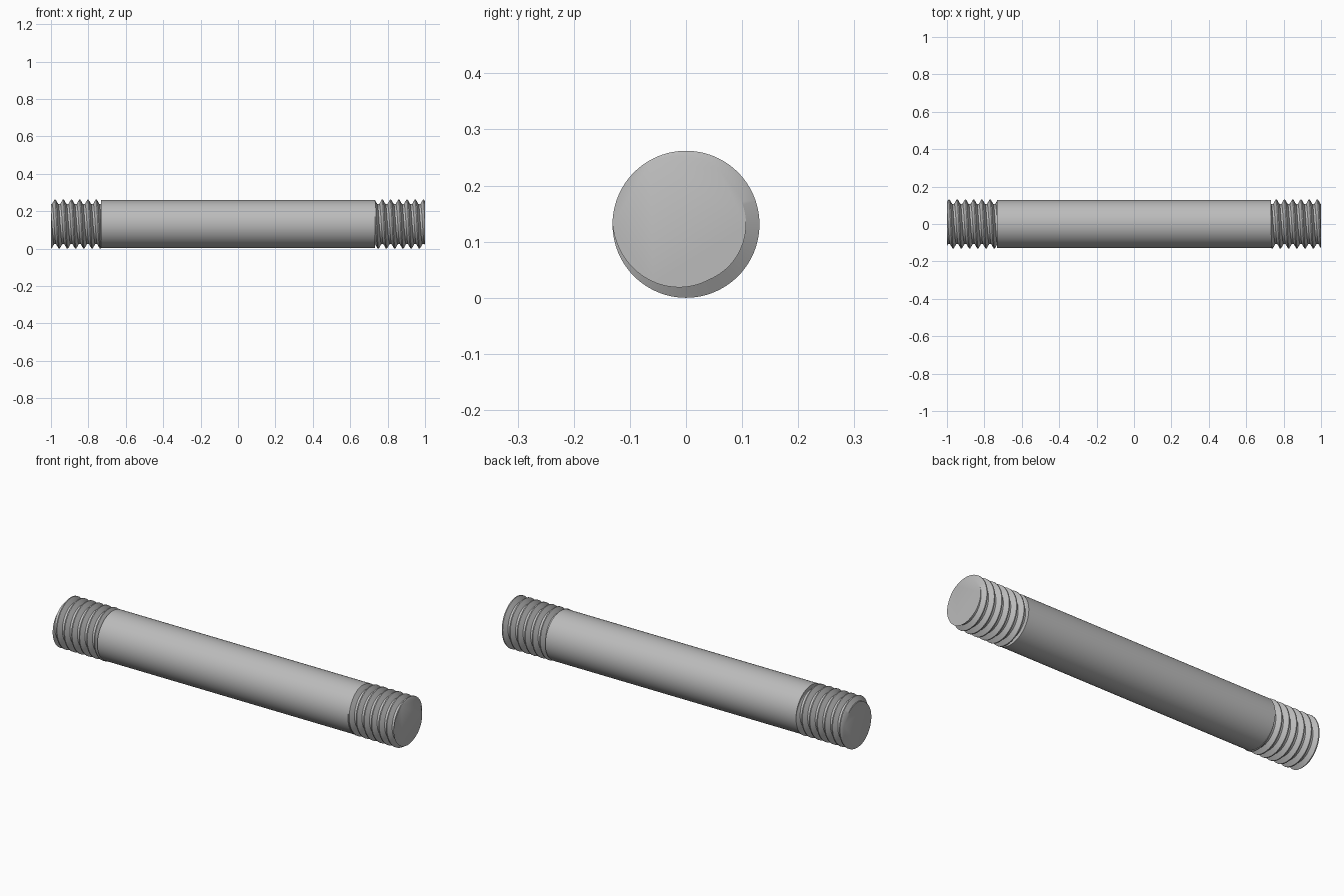
import bpy
import bmesh
from math import cos, sin, tau, floor, radians, ceil

cube = bpy.data.objects.get("Cube")
if cube:
    bpy.data.objects.remove(cube, do_unlink=True)

MAJOR, MINOR, SHAFT = 0.131, 0.107, 0.128
PITCH, HALF, SHOULDER = 0.044, 1.0, 0.732
SIDES = 96

steel = bpy.data.materials.new("grey_steel")
steel.use_nodes = True
steel.diffuse_color = (0.5, 0.5, 0.5, 1)
steel.node_tree.nodes["Principled BSDF"].inputs["Base Color"].default_value = (0.5, 0.5, 0.5, 1)


def finish(obj):
    obj.data.materials.append(steel)
    bpy.ops.object.select_all(action='DESELECT')
    obj.select_set(True)
    bpy.context.view_layer.objects.active = obj
    bpy.ops.object.shade_smooth_by_angle(angle=radians(30))


def thread_radius(s):
    """Truncated V profile; whole numbers of s are groove centres."""
    d = abs(s - floor(s + 0.5))
    t = min(max((d - 0.125) / 0.3125, 0), 1)
    return MINOR + (MAJOR - MINOR) * t


def threaded_end(name, x_in, x_out, groove_angle):
    lo, hi = min(x_in, x_out), max(x_in, x_out)
    turns = ceil((hi - lo) / PITCH) + 2
    corners = (-0.4375, -0.125, 0.125, 0.4375)
    phases = [n + c for n in range(-turns, turns + 1) for c in corners]
    bm = bmesh.new()
    columns = []
    # Helical lines of profile corners, trimmed flat at both ends
    for i in range(SIDES + 1):
        a = tau * i / SIDES
        offset = (a - groove_angle) / tau
        column = []
        for s in phases:
            x = min(max(x_out + PITCH * (s + offset), lo), hi)
            r = thread_radius((x - x_out) / PITCH - offset)
            column.append(bm.verts.new((x, r * cos(a), MAJOR + r * sin(a))))
        columns.append(column)
    for c0, c1 in zip(columns, columns[1:]):
        for j in range(len(phases) - 1):
            bm.faces.new((c0[j], c1[j], c1[j + 1], c0[j + 1]))
    bmesh.ops.remove_doubles(bm, verts=bm.verts, dist=0.00002)
    bmesh.ops.dissolve_degenerate(bm, edges=bm.edges, dist=0.00002)
    loose = [v for v in bm.verts if not v.link_faces]
    bmesh.ops.delete(bm, geom=loose, context='VERTS')
    # Flat end caps
    bmesh.ops.holes_fill(bm, edges=[e for e in bm.edges if e.is_boundary], sides=0)
    bmesh.ops.recalc_face_normals(bm, faces=bm.faces)
    mesh = bpy.data.meshes.new(name)
    bm.to_mesh(mesh)
    bm.free()
    obj = bpy.data.objects.new(name, mesh)
    bpy.context.collection.objects.link(obj)
    finish(obj)


# Plain middle shaft
bpy.ops.mesh.primitive_cylinder_add(vertices=SIDES, radius=SHAFT, depth=2 * SHOULDER,
                                    location=(0, 0, MAJOR), rotation=(0, radians(90), 0))
shaft = bpy.context.object
shaft.name = "shaft"
finish(shaft)

# Threaded ends
threaded_end("left_thread", SHOULDER, HALF, radians(337))
threaded_end("right_thread", -SHOULDER, -HALF, radians(90))
